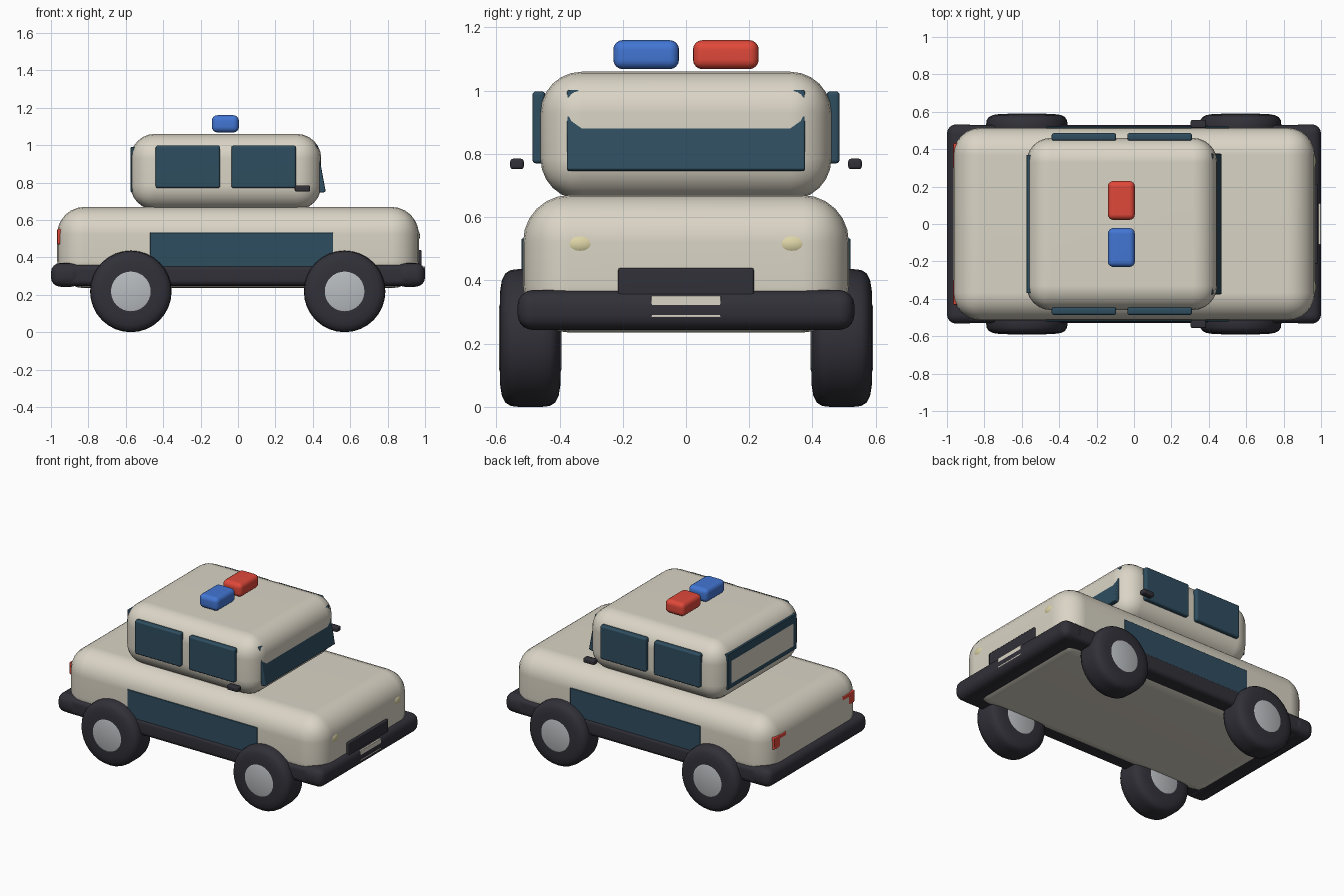
import bpy, bmesh, math
from mathutils import Matrix, Vector

if "Cube" in bpy.data.objects:
    bpy.data.objects.remove(bpy.data.objects["Cube"])


def mat(name, rgb):
    m = bpy.data.materials.new(name)
    m.diffuse_color = (*rgb, 1)
    m.use_nodes = True
    m.node_tree.nodes["Principled BSDF"].inputs["Base Color"].default_value = m.diffuse_color
    return m


CREAM = mat("cream paint", (0.70, 0.66, 0.56))
DARK = mat("dark rubber", (0.031, 0.030, 0.040))
GLASS = mat("blue glass", (0.028, 0.075, 0.115))
SILVER = mat("silver", (0.48, 0.50, 0.52))
RED = mat("red", (0.74, 0.065, 0.042))
BLUE = mat("blue", (0.055, 0.18, 0.65))
YELLOW = mat("pale yellow", (0.72, 0.66, 0.38))


def finish(name, bm, material, smooth=True):
    bmesh.ops.recalc_face_normals(bm, faces=bm.faces)
    me = bpy.data.meshes.new(name)
    bm.to_mesh(me)
    bm.free()
    me.materials.append(material)
    for p in me.polygons:
        p.use_smooth = smooth
    ob = bpy.data.objects.new(name, me)
    bpy.context.collection.objects.link(ob)
    return ob


def rbox(name, x, y, z, r, material, seg=3, tilt=0):
    """Rounded box from (min, max) ranges, optionally leaned about y."""
    bm = bmesh.new()
    bmesh.ops.create_cube(bm, size=1)
    bmesh.ops.scale(bm, verts=bm.verts, vec=(x[1] - x[0], y[1] - y[0], z[1] - z[0]))
    if r:
        bmesh.ops.bevel(bm, geom=bm.edges[:], offset=r, segments=seg,
                        profile=0.5, affect='EDGES')
    c = Vector((sum(x) / 2, sum(y) / 2, sum(z) / 2))
    bmesh.ops.transform(bm, verts=bm.verts,
                        matrix=Matrix.Translation(c) @ Matrix.Rotation(tilt, 4, 'Y'))
    ob = finish(name, bm, material)
    mod = ob.modifiers.new("weighted normals", 'WEIGHTED_NORMAL')
    mod.keep_sharp = True
    return ob


def lathe(name, profile, center, material, n=32):
    """Spin (radius, y) profile round the y axis."""
    bm = bmesh.new()
    rings = [[bm.verts.new((center[0] + r * math.cos(2 * math.pi * i / n), center[1] + y,
                            center[2] + r * math.sin(2 * math.pi * i / n)))
              for i in range(n)] for r, y in profile]
    for a, b in zip(rings, rings[1:]):
        for i in range(n):
            j = (i + 1) % n
            bm.faces.new((a[i], a[j], b[j], b[i]))
    bm.faces.new(rings[0])
    bm.faces.new(rings[-1])
    ob = finish(name, bm, material)
    bpy.ops.object.select_all(action='DESELECT')
    ob.select_set(True)
    bpy.context.view_layer.objects.active = ob
    bpy.ops.object.shade_smooth_by_angle(angle=math.radians(40))
    return ob


def span(a, b, s):
    return (a, b) if s > 0 else (-b, -a)


# Body and cabin
rbox("lower_body", (-0.967, 0.967), (-0.515, 0.515), (0.235, 0.67), 0.147, CREAM, 6)
rbox("cabin", (-0.575, 0.445), (-0.46, 0.46), (0.655, 1.06), 0.13, CREAM, 6)

# Side belt and end bumpers
rbox("side_belt", (-0.95, 0.95), (-0.528, 0.528), (0.248, 0.362), 0.03, DARK)
rbox("front_bumper", (0.84, 1.0), (-0.533, 0.533), (0.243, 0.37), 0.05, DARK, 4)
rbox("rear_bumper", (-1.0, -0.84), (-0.533, 0.533), (0.243, 0.37), 0.05, DARK, 4)

# Grille and blank plate, almost flush with the bumper
rbox("grille", (0.93, 0.982), (-0.215, 0.215), (0.345, 0.44), 0.008, DARK, 2)
rbox("front_plate", (0.95, 0.9995), (-0.11, 0.11), (0.283, 0.352), 0.003, CREAM, 2)

# Windscreen leans back into the cabin; rear window sits flush
rbox("windscreen", (0.414, 0.446), (-0.376, 0.376), (0.745, 1.003), 0.006, GLASS, 2,
     tilt=math.radians(-10.5))
rbox("rear_window", (-0.5745, -0.54), (-0.37, 0.37), (0.75, 0.99), 0.004, GLASS, 2)

for s, side in ((-1, "right"), (1, "left")):
    # Side windows
    for x0, label in ((-0.44, "rear"), (-0.035, "front")):
        rbox(f"{side}_{label}_window", (x0, x0 + 0.345), span(0.445, 0.486, s),
             (0.77, 0.998), 0.012, GLASS)
    # Door stripe, mirror and tail light
    rbox(f"{side}_door_stripe", (-0.47, 0.508), span(0.50, 0.520, s), (0.34, 0.533),
         0.003, GLASS, 2)
    rbox(f"{side}_mirror", (0.303, 0.386), span(0.513, 0.556, s), (0.752, 0.785),
         0.009, DARK)
    rbox(f"{side}_tail_light", (-0.9665, -0.92), span(0.30, 0.432, s), (0.47, 0.552),
         0.006, RED, 2)
    # Headlight
    bm = bmesh.new()
    bmesh.ops.create_uvsphere(bm, u_segments=20, v_segments=12, radius=1)
    bmesh.ops.scale(bm, verts=bm.verts, vec=(0.035, 0.062, 0.039))
    bmesh.ops.translate(bm, verts=bm.verts, vec=(0.938, 0.335 * s, 0.515))
    finish(f"{side}_headlight", bm, YELLOW)
    # Wheels with hubs on both faces
    for x, label in ((-0.573, "rear"), (0.570, "front")):
        c = (x, 0.4925 * s, 0.218)
        half = [(0.10, 0.0965), (0.15, 0.095), (0.182, 0.09), (0.204, 0.079), (0.215, 0.062),
                (0.218, 0.035)]
        lathe(f"{side}_{label}_tyre", half + [(r, -y) for r, y in reversed(half)], c, DARK)
        lathe(f"{side}_{label}_hub", [(0.10, -0.0985), (0.107, -0.096), (0.107, 0.096),
                                      (0.10, 0.0985)], c, SILVER)

# Roof beacons
rbox("blue_beacon", (-0.14, 0.005), (-0.23, -0.022), (1.068, 1.16), 0.03, BLUE, 4)
rbox("red_beacon", (-0.14, 0.005), (0.022, 0.23), (1.068, 1.16), 0.03, RED, 4)
